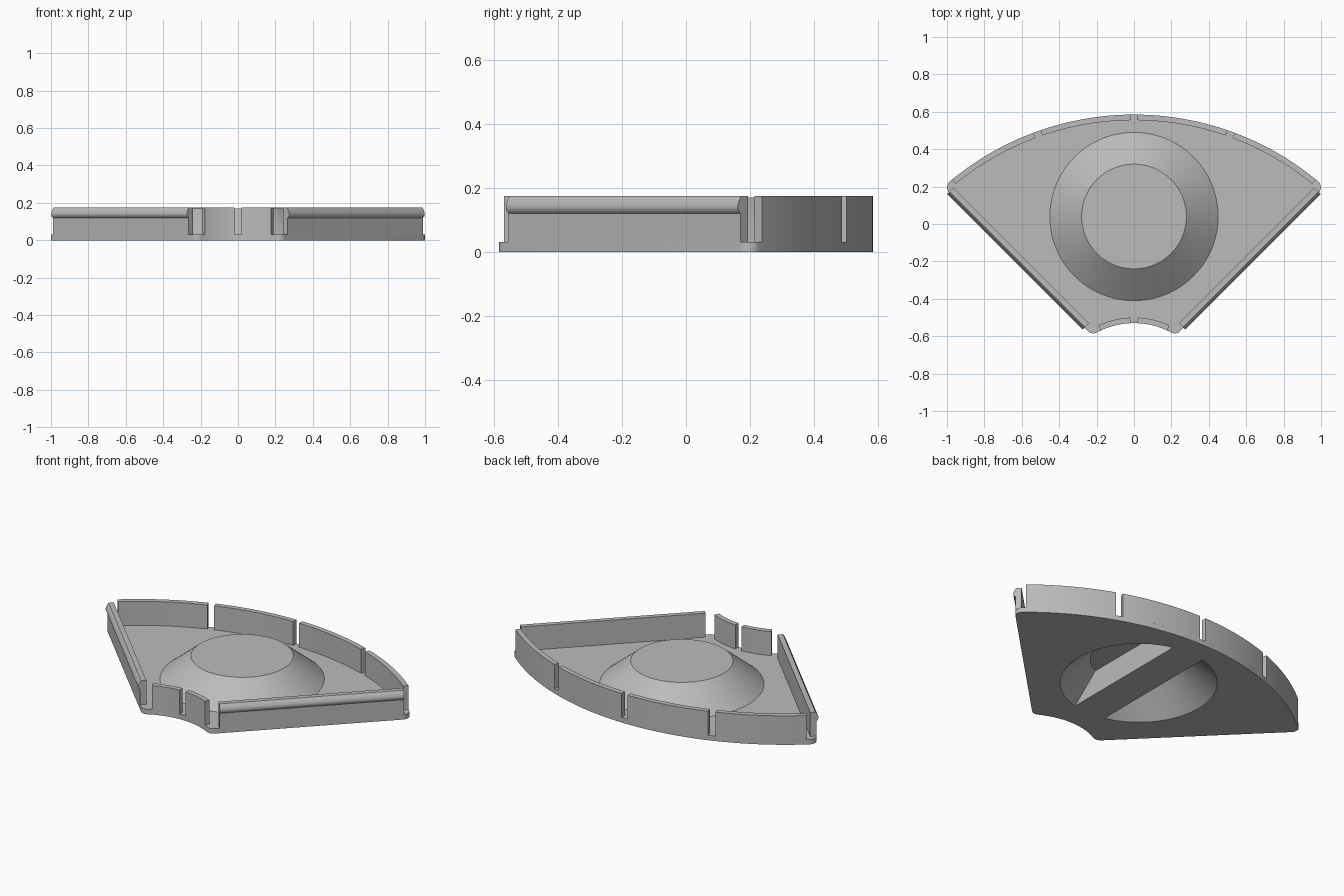
import bpy, bmesh
from math import sin, cos, atan2, radians, pi, sqrt
from mathutils import Vector

cube = bpy.data.objects.get("Cube")
if cube:
    bpy.data.objects.remove(cube, do_unlink=True)

grey = bpy.data.materials.new("plain grey")
grey.use_nodes = True
grey.diffuse_color = (0.5, 0.5, 0.5, 1)
grey.node_tree.nodes["Principled BSDF"].inputs["Base Color"].default_value = (0.5, 0.5, 0.5, 1)

# Main dimensions
HUB = Vector((0, -0.95))       # centre of both arcs
R_OUT, R_IN = 1.535, 0.42
FLOOR, TOP, WALL = 0.03, 0.175, 0.03
FILLET = 0.042
SIDE = 0.58                    # distance of the straight edge from the origin
DISH = Vector((0, 0.04, 0))    # centre of the raised dome


def finish(name, bm, mirror=False):
    bmesh.ops.recalc_face_normals(bm, faces=bm.faces)
    mesh = bpy.data.meshes.new(name)
    bm.to_mesh(mesh)
    bm.free()
    mesh.materials.append(grey)
    ob = bpy.data.objects.new(name, mesh)
    bpy.context.collection.objects.link(ob)
    if mirror:
        ob.modifiers.new("mirror", "MIRROR").use_mirror_merge = False
    return ob


def smooth(ob):
    bpy.ops.object.select_all(action="DESELECT")
    ob.select_set(True)
    bpy.context.view_layer.objects.active = ob
    bpy.ops.object.shade_smooth_by_angle(angle=radians(30))


def arc(centre, r, a0, a1, n):
    steps = [a0 + (a1 - a0) * i / n for i in range(n + 1)]
    return [Vector((centre.x + r * cos(a), centre.y + r * sin(a))) for a in steps]


def prism(bm, points, move):
    """Extrude a closed loop of 3D points along a vector."""
    face = bm.faces.new([bm.verts.new(p) for p in points])
    out = bmesh.ops.extrude_face_region(bm, geom=[face])
    verts = [v for v in out["geom"] if isinstance(v, bmesh.types.BMVert)]
    bmesh.ops.translate(bm, verts=verts, vec=move)


def lathe(profile, segments=96):
    bm = bmesh.new()
    verts = [bm.verts.new((r, 0, z)) for r, z in profile]
    edges = [bm.edges.new(pair) for pair in zip(verts, verts[1:])]
    bmesh.ops.spin(bm, geom=verts + edges, cent=(0, 0, 0), axis=(0, 0, 1),
                   angle=2 * pi, steps=segments)
    bmesh.ops.remove_doubles(bm, verts=bm.verts, dist=0.0001)
    bmesh.ops.translate(bm, verts=bm.verts, vec=DISH)
    return bm


def fillet_centre(dist):
    """Point at the given distance from the hub, one fillet in from the side edge."""
    gap = (SIDE - FILLET) * sqrt(2)
    k = -gap - HUB.y
    x = (-k + sqrt(2 * dist * dist - k * k)) / 2
    return Vector((x, x - gap))


# Floor plate: rounded sector with a round opening under the dome
near, far = fillet_centre(R_IN + FILLET), fillet_centre(R_OUT - FILLET)
a_near = atan2(near.y - HUB.y, near.x)
a_far = atan2(far.y - HUB.y, far.x)
half = (arc(HUB, R_IN, pi / 2, a_near, 12)
        + arc(near, FILLET, a_near - pi, -pi / 4, 10)[1:]
        + arc(far, FILLET, -pi / 4, a_far, 10)
        + arc(HUB, R_OUT, a_far, pi / 2, 32)[1:])
outline = half + [Vector((-p.x, p.y)) for p in reversed(half[1:-1])]
bm = bmesh.new()
prism(bm, [(p.x, p.y, 0) for p in outline], (0, 0, FLOOR))
plate = finish("floor_plate", bm)

hole = finish("opening_cutter", lathe([(0, -0.1), (0.43, -0.1), (0.43, 0.1), (0, 0.1)]))
hole.hide_render = True
hole.hide_viewport = True
cut = plate.modifiers.new("opening", "BOOLEAN")
cut.operation, cut.object, cut.solver = "DIFFERENCE", hole, "EXACT"
bpy.context.view_layer.objects.active = plate
plate.select_set(True)
bpy.ops.object.modifier_apply(modifier=cut.name)
bpy.data.objects.remove(hole, do_unlink=True)
smooth(plate)

# Raised hollow dome
smooth(finish("dome", lathe([(0, 0.145), (0.265, 0.145), (0.43, 0), (0.43, FLOOR),
                             (0.45, FLOOR), (0.28, 0.17), (0, 0.17)])))

# Grip bar across the hollow, trimmed from the shape of the hollow
bm = lathe([(0, 0), (0.43, 0), (0.265, 0.145), (0, 0.145)])
for side in (-1, 1):
    geom = bm.verts[:] + bm.edges[:] + bm.faces[:]
    res = bmesh.ops.bisect_plane(bm, geom=geom, plane_co=(side * 0.105, 0, 0),
                                 plane_no=(side, 0, 0), clear_outer=True)
    rim = [e for e in res["geom_cut"] if isinstance(e, bmesh.types.BMEdge)]
    bmesh.ops.holes_fill(bm, edges=rim)
smooth(finish("grip_bar", bm))


# Curved wall segments, given as degrees away from the middle line
def curved_wall(name, r0, r1, start, end, n):
    a0, a1 = pi / 2 - radians(start), pi / 2 - radians(end)
    loop = arc(HUB, r0, a0, a1, n) + arc(HUB, r1, a1, a0, n)
    bm = bmesh.new()
    prism(bm, [(p.x, p.y, FLOOR) for p in loop], (0, 0, TOP - FLOOR))
    smooth(finish(name, bm, mirror=True))


curved_wall("outer_wall_middle", R_OUT - WALL, R_OUT, 0.75, 19, 16)
curved_wall("outer_wall_end", R_OUT - WALL, R_OUT, 20.5, 39.3, 16)
curved_wall("inner_wall", R_IN, R_IN + WALL, 2.6, 25, 10)

# Straight side walls with a rounded snap ridge along the top
along, across = Vector((1, 1, 0)) / sqrt(2), Vector((1, -1, 0)) / sqrt(2)
profile = [(-0.034, FLOOR), (0, FLOOR), (0, 0.12), (0.008, 0.127), (0.012, 0.138),
           (0.010, 0.150), (0.004, 0.163), (-0.005, TOP), (-0.034, TOP)]
bm = bmesh.new()
prism(bm, [along * -0.205 + across * (SIDE + v) + Vector((0, 0, z)) for v, z in profile],
      along * 1.025)
smooth(finish("side_wall", bm, mirror=True))
